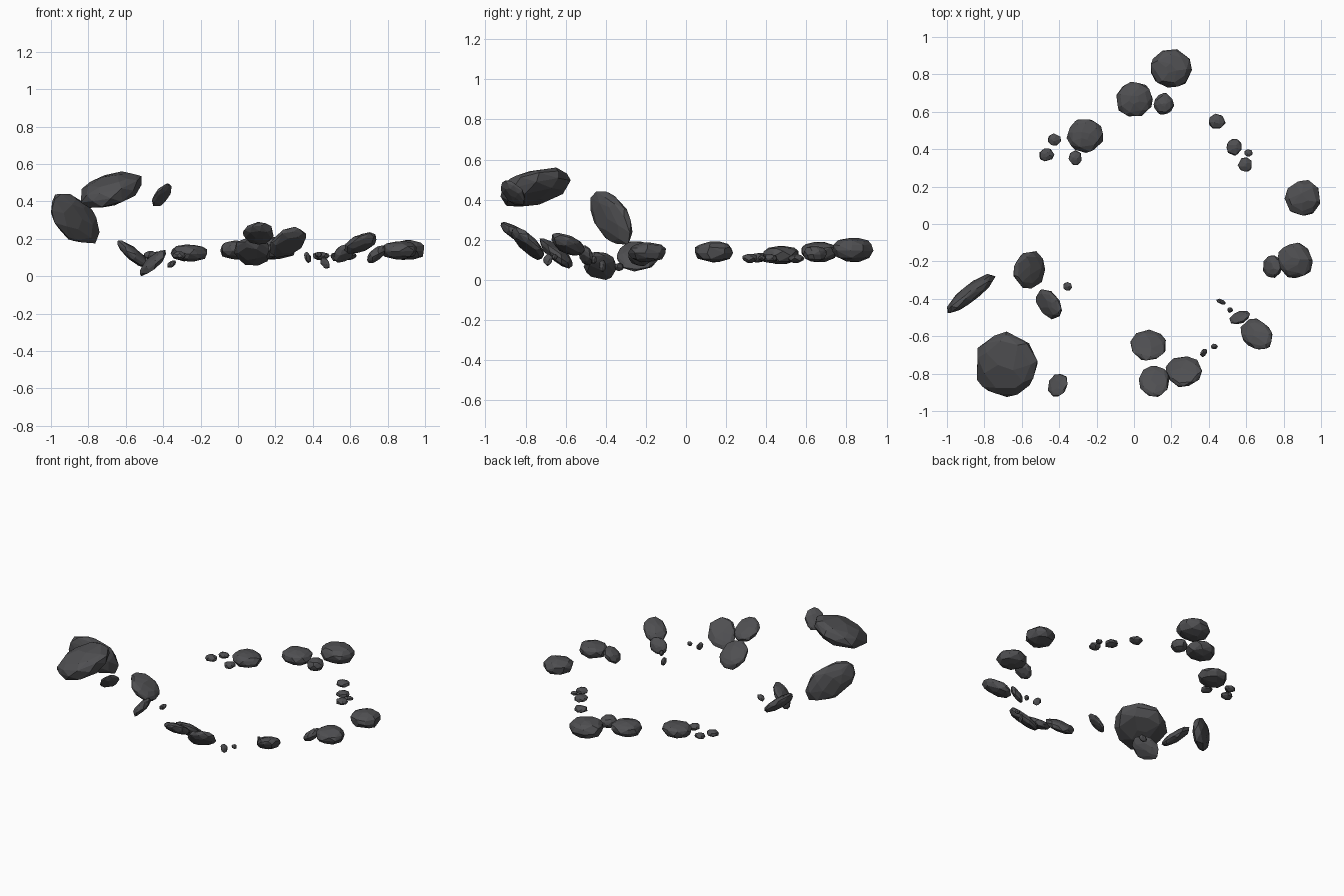
import bpy, bmesh, math, random
from mathutils import Vector

random.seed(7)

stone = bpy.data.materials.new("dark grey stone")
stone.diffuse_color = (0.078, 0.078, 0.083, 1)


def rock(name, cx, cy, cz, w, d, h, xy=0, xz=0, yz=0):
    """Faceted pebble filling the box w,d,h; xy, xz, yz (-1..1) tilt it in each plane."""
    small = max(w, d) < 0.1
    layers = [(-0.97, 4), (-0.5, 6), (0.05, 7), (0.55, 6), (0.97, 4)] if small else \
             [(-0.97, 5), (-0.65, 8), (-0.1, 9), (0.4, 9), (0.75, 8), (0.98, 5)]
    # lower-triangular matrix turning the unit pebble into the tilted one
    l22 = math.sqrt(1 - xy * xy)
    l32 = (yz - xy * xz) / l22
    l33 = math.sqrt(max(0.02, 1 - xz * xz - l32 * l32))
    pts = []
    for z, n in layers:
        r = (1 - abs(z) ** 2.5) ** (1 / 2.3)
        start = random.random() * 6.28
        for i in range(n):
            a = start + (i + random.uniform(-0.25, 0.25)) * 2 * math.pi / n
            k = r * random.uniform(0.93, 1.03)
            u, v, t = k * math.cos(a), k * math.sin(a), z + random.uniform(-0.06, 0.06)
            pts.append(Vector((u, xy * u + l22 * v, xz * u + l32 * v + l33 * t)))
    # fit exactly into the wanted box
    lo = [min(p[i] for p in pts) for i in range(3)]
    hi = [max(p[i] for p in pts) for i in range(3)]
    size = (w, d, h)
    bm = bmesh.new()
    for p in pts:
        bm.verts.new([((p[i] - lo[i]) / (hi[i] - lo[i]) - 0.5) * size[i] for i in range(3)])
    out = bmesh.ops.convex_hull(bm, input=bm.verts)
    loose = [v for v in bm.verts if not v.link_faces]
    bmesh.ops.delete(bm, geom=loose, context='VERTS')
    bmesh.ops.dissolve_limit(bm, angle_limit=math.radians(7), verts=bm.verts, edges=bm.edges)
    bmesh.ops.recalc_face_normals(bm, faces=bm.faces)
    me = bpy.data.meshes.new(name)
    bm.to_mesh(me)
    bm.free()
    me.materials.append(stone)
    ob = bpy.data.objects.new(name, me)
    ob.location = (cx, cy, cz)
    bpy.context.collection.objects.link(ob)


# flat stones lying at the back and right of the ring
back = [
    (0.20, 0.832, 0.150, 0.22, 0.205, 0.12),
    (0.003, 0.668, 0.140, 0.195, 0.185, 0.10),
    (0.160, 0.642, 0.130, 0.11, 0.115, 0.08),
    (-0.263, 0.470, 0.124, 0.195, 0.18, 0.09),
    (0.900, 0.140, 0.140, 0.19, 0.19, 0.105),
    (0.863, -0.195, 0.138, 0.185, 0.19, 0.10),
]
for s in back:
    rock("back_stone", *s)

# pebbles scattered around them
pebbles = [
    (0.445, 0.550, 0.108, 0.09, 0.08, 0.045),
    (0.535, 0.410, 0.108, 0.08, 0.09, 0.045),
    (0.612, 0.380, 0.110, 0.045, 0.04, 0.028),
    (0.592, 0.318, 0.108, 0.075, 0.075, 0.045),
    (-0.425, 0.452, 0.112, 0.07, 0.065, 0.04),
    (-0.465, 0.370, 0.112, 0.08, 0.07, 0.045),
    (-0.315, 0.355, 0.110, 0.07, 0.08, 0.045),
]
for s in pebbles:
    rock("back_pebble", *s)

# tilted stones along the front right
front = [
    (0.740, -0.228, 0.117, 0.10, 0.12, 0.095, 0, 0.6, 0),
    (0.655, -0.588, 0.178, 0.17, 0.165, 0.115, -0.2, 0.5, -0.5),
    (0.565, -0.500, 0.122, 0.11, 0.07, 0.10, 0.4, 0.4, -0.3),
    (0.075, -0.647, 0.132, 0.19, 0.165, 0.15, 0, -0.1, -0.8),
    (0.108, -0.842, 0.230, 0.165, 0.165, 0.12, 0, 0, -0.8),
    (0.267, -0.790, 0.182, 0.195, 0.165, 0.165, 0, 0.4, -0.75),
]
for s in front:
    rock("front_stone", *s)

# chips between the front stones
chips = [
    (0.465, -0.415, 0.070, 0.05, 0.032, 0.06, -0.5, -0.4, 0),
    (0.515, -0.460, 0.100, 0.03, 0.03, 0.04),
    (0.372, -0.690, 0.100, 0.037, 0.045, 0.06, 0.4, -0.4, 0),
    (0.430, -0.655, 0.115, 0.037, 0.03, 0.03),
    (-0.355, -0.333, 0.065, 0.045, 0.045, 0.04, 0, 0.5, 0),
]
for s in chips:
    rock("front_chip", *s)

# raised boulders and stones at the front left
left = [
    (-0.560, -0.245, 0.117, 0.17, 0.20, 0.15, 0.1, -0.82, 0),
    (-0.455, -0.430, 0.070, 0.14, 0.16, 0.14, -0.4, 0.78, -0.1),
    (-0.870, -0.372, 0.308, 0.26, 0.21, 0.265, 0.85, -0.4, -0.45),
    (-0.678, -0.750, 0.463, 0.325, 0.35, 0.195, 0, 0.42, 0.42),
    (-0.408, -0.862, 0.436, 0.105, 0.12, 0.12, 0.2, 0.6, -0.5),
]
for s in left:
    rock("left_boulder", *s)
